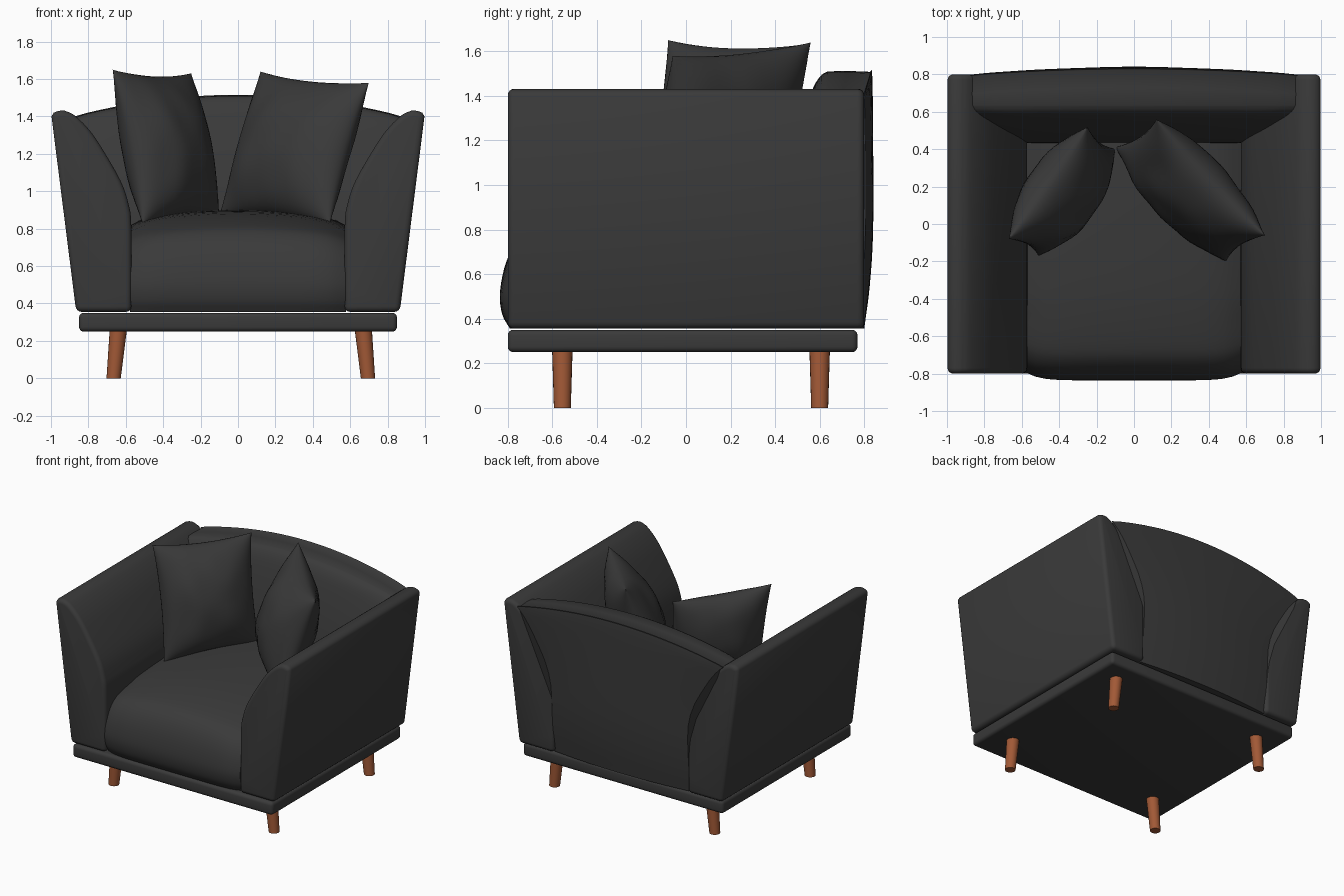
import bpy, bmesh, math, random
from mathutils import Vector, noise

if "Cube" in bpy.data.objects:
    bpy.data.objects.remove(bpy.data.objects["Cube"])


def material(name, rgb):
    m = bpy.data.materials.new(name)
    m.diffuse_color = (*rgb, 1)
    m.use_nodes = True
    m.node_tree.nodes["Principled BSDF"].inputs["Base Color"].default_value = m.diffuse_color
    return m


FABRIC = material("charcoal fabric", (0.042, 0.042, 0.042))
WOOD = material("brown wood", (0.36, 0.1, 0.037))


def spline(pts, n=4):
    """Catmull-Rom curve through 2D points."""
    p = [Vector(q) for q in pts]
    p = [2 * p[0] - p[1]] + p + [2 * p[-1] - p[-2]]
    out = []
    for i in range(1, len(p) - 2):
        a, b, c, d = p[i - 1:i + 3]
        for k in range(n):
            t = k / n
            out.append(0.5 * (2 * b + (c - a) * t + (2 * a - 5 * b + 4 * c - d) * t * t
                              + (3 * b - a - 3 * c + d) * t ** 3))
    return [tuple(q) for q in out + [p[-2]]]


def finish(bm, name, mat, bevel=0.0, angle=40):
    bmesh.ops.recalc_face_normals(bm, faces=bm.faces)
    if bevel:
        edges = [e for e in bm.edges if e.calc_face_angle(0) > math.radians(40)]
        bmesh.ops.bevel(bm, geom=edges, offset=bevel, segments=4, profile=0.5,
                        affect='EDGES', clamp_overlap=True)
    me = bpy.data.meshes.new(name)
    bm.to_mesh(me)
    bm.free()
    me.materials.append(mat)
    ob = bpy.data.objects.new(name, me)
    bpy.context.collection.objects.link(ob)
    bpy.ops.object.select_all(action='DESELECT')
    ob.select_set(True)
    bpy.context.view_layer.objects.active = ob
    bpy.ops.object.shade_smooth_by_angle(angle=math.radians(angle))


def loft(name, rings, mat, bevel=0.0, caps=True, angle=40):
    """Skin a row of closed rings with equal point counts."""
    bm = bmesh.new()
    rows = [[bm.verts.new(p) for p in r] for r in rings]
    n = len(rows[0])
    for a, b in zip(rows, rows[1:]):
        for i in range(n):
            j = (i + 1) % n
            bm.faces.new((a[i], a[j], b[j], b[i]))
    if caps:
        bm.faces.new(rows[0])
        bm.faces.new(rows[-1])
    else:
        bmesh.ops.remove_doubles(bm, verts=bm.verts, dist=1e-5)
    finish(bm, name, mat, bevel, angle)


US = [i / 12 - 1 for i in range(25)]

# base plinth
bm = bmesh.new()
bmesh.ops.create_cube(bm, size=1)
for v in bm.verts:
    v.co = (v.co.x * 1.70, v.co.y * 1.57 - 0.015, v.co.z * 0.10 + 0.30)
finish(bm, "base", FABRIC, 0.025)

# splayed round legs
for s, label in ((-1, "left"), (1, "right")):
    for y, place in ((-0.555, "front"), (0.60, "back")):
        rings = []
        for z, x, r in ((0, 0.68, 0.038), (0.26, 0.655, 0.046)):
            rings.append([(s * x + s * 0.0 + 0.015 + r * math.cos(a), y + r * math.sin(a), z)
                          for a in (math.tau * k / 20 for k in range(20))])
        loft(f"{place}_{label}_leg", rings, WOOD)

# flared arms: inner sweep, rounded top, sloping outer face
INNER = spline([(0.57, 0.355), (0.57, 0.80), (0.585, 0.93), (0.63, 1.06), (0.74, 1.25),
                (0.81, 1.345), (0.88, 1.41), (0.93, 1.432)])
OUTER = [(0.96, 1.43), (0.985, 1.42), (0.997, 1.40), (0.865, 0.355)]
for s, label in ((-1, "left"), (1, "right")):
    loft(f"{label}_arm", [[(s * x, y, z) for x, z in INNER + OUTER] for y in (-0.80, 0.80)],
         FABRIC, 0.03)


def inner_width(z):
    for (x0, z0), (x1, z1) in zip(INNER, INNER[1:]):
        if z0 <= z <= z1:
            return x0 + (x1 - x0) * (z - z0) / (z1 - z0)
    return INNER[0][0] if z < 1 else INNER[-1][0]


# arched backrest filling the gap between the arms
BACK = spline([(0.43, 0.355), (0.43, 0.80), (0.45, 1.00), (0.50, 1.22), (0.56, 1.41),
               (0.60, 1.485), (0.635, 1.51)]) + [(0.73, 1.512)] + \
       spline([(0.825, 1.508), (0.836, 1.49), (0.84, 1.2), (0.84, 0.80), (0.825, 0.55), (0.80, 0.355)])
rings = []
for u in US:
    ring = []
    for y, z in BACK:
        k = (z - 0.355) / 1.155
        z2 = z - 0.115 * u * u * k * k
        y2 = y - 0.035 * u * u if y > 0.7 else y
        ring.append((u * min(inner_width(min(z2, 1.43)) + 0.008, 0.885), y2, z2))
    rings.append(ring)
loft("backrest", rings, FABRIC)

# crowned seat cushion
SEAT = spline([(-0.79, 0.355), (-0.825, 0.42), (-0.835, 0.52), (-0.805, 0.66), (-0.74, 0.765),
               (-0.63, 0.82), (-0.35, 0.87), (0.05, 0.895), (0.46, 0.90)]) + [(0.46, 0.355)]
rings = []
for u in US:
    drop = 0.05 * u * u + 0.03 * u ** 8
    rings.append([(0.575 * u, y + (0.04 * u ** 8 if y < -0.5 else 0),
                   z - drop * max(0, (z - 0.45) / 0.45)) for y, z in SEAT])
loft("seat_cushion", rings, FABRIC)


# scatter pillows: puffed patch between four corners, pinched edges, soft creases
def pillow(name, corners, thick, seed):
    bl, br, tl, tr = (Vector(c) for c in corners)
    normal = (br - bl).cross(tl - bl).normalized()
    n = 24

    def point(u, v, side):
        a, b = 1 - u * u, 1 - v * v
        up = (u * (1 - 0.07 * b) + 1) / 2
        vp = (v * (1 - 0.07 * a) + 1) / 2
        p = bl.lerp(br, up).lerp(tl.lerp(tr, up), vp)
        puff = thick * max(a * b, 0) ** 0.55
        crease = 0.12 * noise.noise(Vector((u * 2.2 + seed, v * 1.6, side * 3)))
        return p + normal * side * puff * (1 + crease)

    us = [math.sin(math.pi / 2 * (2 * i / n - 1)) for i in range(n + 1)]
    rings = [[point(u, v, 1) for u in us] + [point(u, v, -1) for u in us[-2:0:-1]] for v in us]
    loft(name, rings, FABRIC, caps=False, angle=70)


pillow("left_pillow", [(-0.51, -0.17, 0.82), (-0.10, 0.40, 0.87),
                       (-0.67, -0.08, 1.65), (-0.25, 0.52, 1.63)], 0.19, 1.3)
pillow("right_pillow", [(-0.10, 0.41, 0.87), (0.49, -0.20, 0.82),
                        (0.12, 0.56, 1.64), (0.70, -0.06, 1.58)], 0.19, 7.7)
